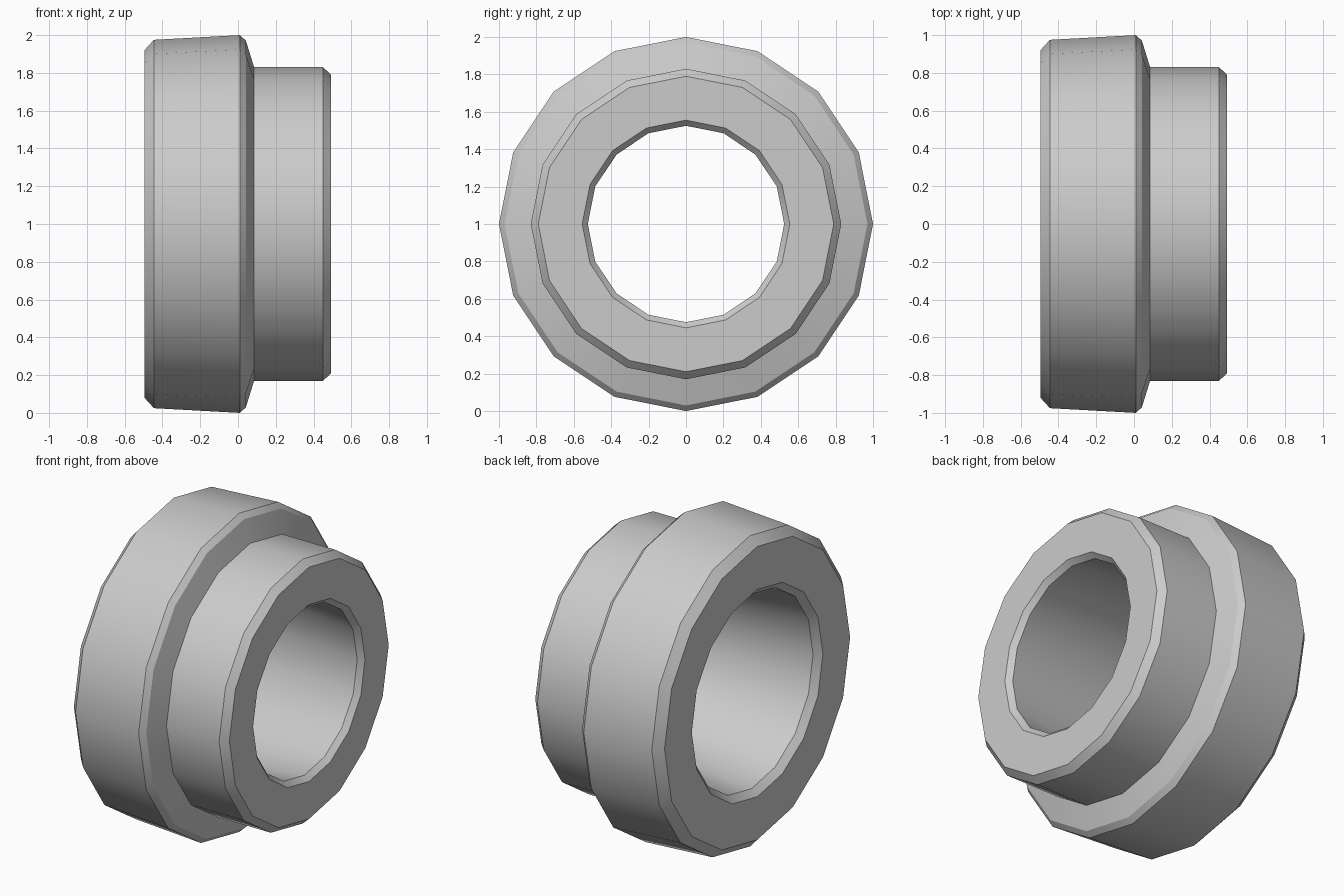
import bpy, bmesh, math

if "Cube" in bpy.data.objects:
    bpy.data.objects.remove(bpy.data.objects["Cube"])

SIDES = 16
# closed section of the sleeve as (x along axis, radius)
PROFILE = [
    (-0.495, 0.92), (-0.445, 0.975), (0.01, 1.0), (0.042, 0.97),   # wide collar
    (0.085, 0.83), (0.45, 0.83), (0.493, 0.79),                    # narrow neck
    (0.493, 0.555), (0.46, 0.525),                                 # front bore lip
    (-0.455, 0.61), (-0.495, 0.65),                                # rear bore lip
]


def lathe(name, profile, sides, height):
    """Revolve a closed section around a horizontal x axis."""
    bm = bmesh.new()
    rings = []
    for i in range(sides):
        a = 2 * math.pi * i / sides
        rings.append([bm.verts.new((x, r * math.sin(a), height + r * math.cos(a)))
                      for x, r in profile])
    n = len(profile)
    for i in range(sides):
        p, q = rings[i], rings[(i + 1) % sides]
        for j in range(n):
            k = (j + 1) % n
            bm.faces.new((p[j], p[k], q[k], q[j]))
    bmesh.ops.recalc_face_normals(bm, faces=bm.faces)
    mesh = bpy.data.meshes.new(name)
    bm.to_mesh(mesh)
    bm.free()
    ob = bpy.data.objects.new(name, mesh)
    bpy.context.collection.objects.link(ob)
    return ob


# stepped sleeve with a tapered bore
sleeve = lathe("stepped_sleeve", PROFILE, SIDES, 1.0)
bpy.context.view_layer.objects.active = sleeve
sleeve.select_set(True)
bpy.ops.object.shade_smooth_by_angle(angle=math.radians(30))
